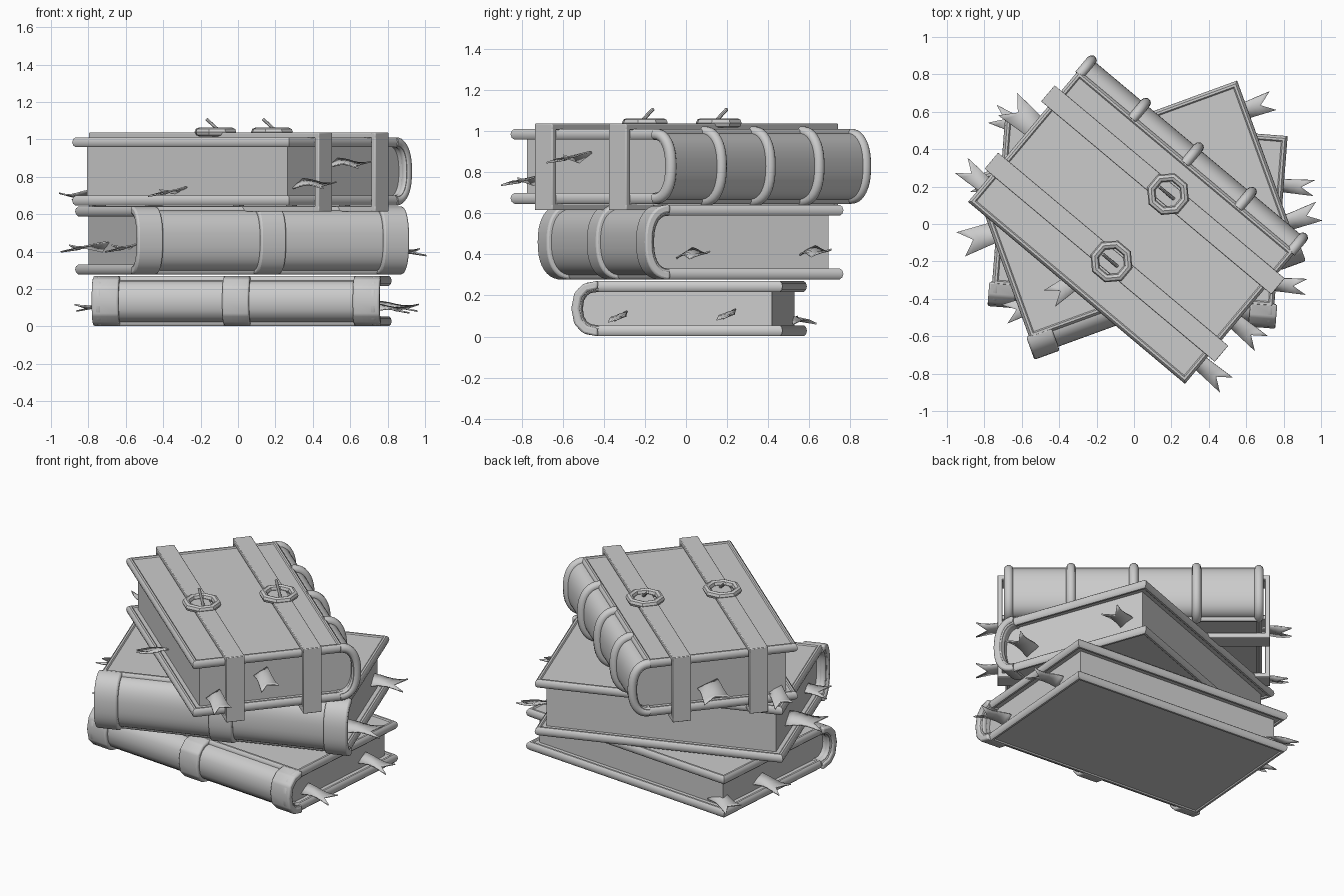
import bpy, bmesh, math
from mathutils import Matrix, Vector

cube = bpy.data.objects.get("Cube")
if cube:
    bpy.data.objects.remove(cube)

grey = bpy.data.materials.new("plain_grey")
grey.use_nodes = True
GREY = (0.6, 0.6, 0.6, 1)
grey.diffuse_color = GREY
grey.node_tree.nodes["Principled BSDF"].inputs["Base Color"].default_value = GREY

HALF_L, HALF_W, BULGE, RIM = 0.765, 0.455, 0.13, 0.028


def finish(obj, frame, bevel=0):
    """Place a part in its book's frame, round its edges and shade it."""
    obj.matrix_world = frame
    obj.data.materials.append(grey)
    if bevel:
        mod = obj.modifiers.new("rounded_edges", "BEVEL")
        mod.width, mod.segments, mod.limit_method = bevel, 2, "ANGLE"
    bpy.ops.object.select_all(action="DESELECT")
    obj.select_set(True)
    bpy.context.view_layer.objects.active = obj
    if obj.type == "CURVE":
        bpy.ops.object.convert(target="MESH")
    bpy.ops.object.shade_smooth_by_angle(angle=math.radians(40))


def mesh_object(name, bm):
    mesh = bpy.data.meshes.new(name)
    bmesh.ops.recalc_face_normals(bm, faces=bm.faces)
    bm.to_mesh(mesh)
    bm.free()
    obj = bpy.data.objects.new(name, mesh)
    bpy.context.collection.objects.link(obj)
    return obj


def box(name, frame, lo, hi, bevel=0):
    bm = bmesh.new()
    bmesh.ops.create_cube(bm, size=1)
    lo, hi = Vector(lo), Vector(hi)
    size = Matrix.Diagonal(hi - lo)
    for v in bm.verts:
        v.co = (lo + hi) / 2 + size @ v.co
    finish(mesh_object(name, bm), frame, bevel)


def extrude(name, frame, profile, x0, x1, bevel=0):
    """Extrude a closed (y, z) profile along the book's length."""
    bm = bmesh.new()
    face = bm.faces.new([bm.verts.new((x0, y, z)) for y, z in profile])
    new = bmesh.ops.extrude_face_region(bm, geom=[face], use_keep_orig=True)["geom"]
    moved = [g for g in new if isinstance(g, bmesh.types.BMVert)]
    bmesh.ops.translate(bm, verts=moved, vec=(x1 - x0, 0, 0))
    finish(mesh_object(name, bm), frame, bevel)


def tube(name, frame, points, radius, cyclic=False, sides=3):
    curve = bpy.data.curves.new(name, "CURVE")
    curve.dimensions = "3D"
    curve.bevel_depth, curve.bevel_resolution = radius, sides
    curve.use_fill_caps = True
    spline = curve.splines.new("POLY")
    spline.points.add(len(points) - 1)
    for p, co in zip(spline.points, points):
        p.co = (*co, 1)
    spline.use_cyclic_u = cyclic
    obj = bpy.data.objects.new(name, curve)
    bpy.context.collection.objects.link(obj)
    finish(obj, frame)


def arc(half_h, inset, steps):
    """Spine section from top hinge to bottom hinge, as (y, z) points."""
    pts = []
    for i in range(steps + 1):
        a = math.pi * (0.5 - i / steps)
        c, s = max(math.cos(a), 0), math.sin(a)
        pts.append((-HALF_W - (BULGE - inset) * c ** 0.85,
                    half_h + math.copysign(abs(s) ** 0.85, s) * (half_h - inset)))
    return pts


def shell(half_h, outer, inner, steps):
    return arc(half_h, outer, steps) + arc(half_h, inner, steps)[::-1]


def ribbon(name, frame, base, angle, width):
    """Torn bookmark: a wavy strip with a swallowtail tip."""
    bm = bmesh.new()
    rows, length = 6, 0.24
    grid = []
    for i in range(rows + 1):
        t = i / rows
        row = []
        for side in (-1, 0, 1):
            notch = 0.07 * t ** 3 if side == 0 else 0
            w = width * (0.4 + 0.12 * t)
            z = 0.012 * math.sin(5 * t + side) + 0.015 * side
            row.append(bm.verts.new((t * length - notch, side * w, z)))
        grid.append(row)
    for a, b in zip(grid, grid[1:]):
        for j in (0, 1):
            bm.faces.new((a[j], a[j + 1], b[j + 1], b[j]))
    obj = mesh_object(name, bm)
    solid = obj.modifiers.new("thickness", "SOLIDIFY")
    solid.thickness = 0.008
    place = Matrix.Translation(base) @ Matrix.Rotation(math.radians(angle), 4, "Z")
    finish(obj, frame @ place)


def book(name, frame, height, steps=20):
    """Covers with raised rims, pages and a hollow rounded spine."""
    h = height / 2
    x, y = HALF_L - RIM, HALF_W - RIM
    for label, z in (("lower", RIM), ("upper", height - RIM)):
        box(f"{name}_{label}_cover", frame, (-x, -HALF_W, z - 0.02), (x, y, z + 0.02))
        corners = [(-x, -HALF_W, z), (x, -HALF_W, z), (x, y, z), (-x, y, z)]
        tube(f"{name}_{label}_rim", frame, corners, RIM, cyclic=True)
    edge = HALF_W - 0.065
    pages = arc(h, 0.045, steps) + [(edge, 0.045), (edge, height - 0.045)]
    extrude(f"{name}_pages", frame, pages, -HALF_L + 0.065, HALF_L - 0.065)
    extrude(f"{name}_spine", frame, shell(h, 0.022, 0.05, steps), -HALF_L + 0.01, HALF_L - 0.01)
    for side, label in ((-1, "first"), (1, "second")):
        path = [(side * x, py, pz) for py, pz in arc(h, RIM, steps)]
        tube(f"{name}_{label}_spine_end", frame, path, RIM)


def frame_at(x, y, z, degrees):
    return Matrix.Translation((x, y, z)) @ Matrix.Rotation(math.radians(degrees), 4, "Z")


bottom = frame_at(0.032, 0.084, 0, -4.5)
middle = frame_at(-0.007, 0.088, 0.277, 20)
top = frame_at(-0.02, -0.026, 0.645, 140)

book("bottom_book", bottom, 0.272, steps=8)
book("middle_book", middle, 0.366)
book("top_book", top, 0.368)

# Wide spine bands on the two lower books
for name, frame, half, steps in (("bottom", bottom, 0.136, 6), ("middle", middle, 0.183, 20)):
    for i, x in enumerate((-0.7, 0, 0.7)):
        extrude(f"{name}_spine_band_{i + 1}", frame, shell(half, 0, 0.04, steps),
                x - 0.072, x + 0.072, bevel=0.01)

# Raised ribs on the top spine
for i, x in enumerate((-0.37, 0, 0.37)):
    path = [(x, y, z) for y, z in arc(0.184, RIM - 0.012, 20)]
    tube(f"top_spine_rib_{i + 1}", top, path, RIM)

# Straps lengthwise round the top book, with octagonal buckles
for label, y in (("back", -0.272), ("front", 0.198)):
    x, z0, z1, t, w = 0.803, -0.03, 0.392, 0.03, 0.056
    box(f"{label}_strap_top", top, (-x, y - w, z1 - t), (x, y + w, z1), 0.004)
    box(f"{label}_strap_bottom", top, (-x, y - w, z0), (x, y + w, z0 + t), 0.004)
    for end, x0 in (("first", -x), ("second", x - t)):
        box(f"{label}_strap_{end}_end", top, (x0, y - w, z0), (x0 + t, y + w, z1), 0.004)
    ring = [(-0.035 + 0.094 * math.cos(a), y + 0.094 * math.sin(a), z1 + 0.003)
            for a in (math.pi / 4 * (k + 0.5) for k in range(8))]
    tube(f"{label}_buckle_ring", top, ring, 0.023, cyclic=True, sides=2)
    tube(f"{label}_buckle_pin", top, [(-0.075, y, z1), (0.025, y, z1 + 0.07)], 0.009, sides=2)

# Ribbon bookmarks: frame, base in the book's space, heading, width
ribbons = (
    (top, (-0.69, 0.31, 0.12), 180, 0.1), (top, (-0.69, 0.02, 0.23), 180, 0.1),
    (top, (0.69, -0.09, 0.15), 0, 0.15), (top, (0.67, 0.32, 0.06), 0, 0.1),
    (top, (0.03, 0.33, 0.08), 75, 0.1),
    (middle, (0.69, -0.36, 0.13), 0, 0.1), (middle, (0.66, 0.28, 0.14), 0, 0.1),
    (middle, (-0.69, 0.13, 0.15), 180, 0.13), (middle, (-0.6, -0.3, 0.15), 180, 0.1),
    (bottom, (0.68, -0.35, 0.1), 0, 0.08), (bottom, (0.68, 0.18, 0.11), 0, 0.08),
    (bottom, (-0.67, 0.07, 0.11), 180, 0.1), (bottom, (-0.6, 0.36, 0.09), 160, 0.1),
)
for i, (frame, base, angle, width) in enumerate(ribbons):
    ribbon(f"ribbon_bookmark_{i + 1}", frame, base, angle, width)
